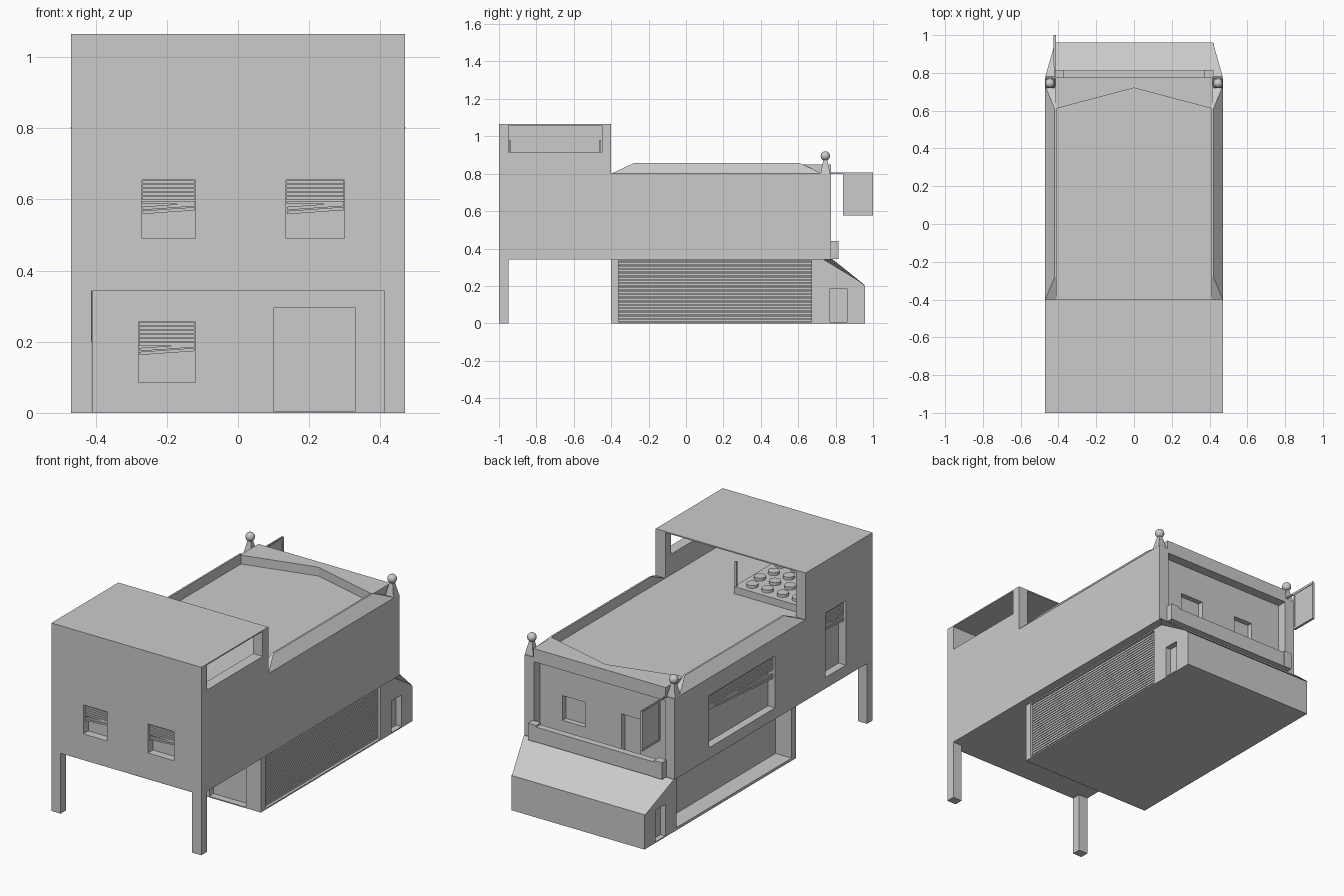
import bpy, bmesh, math
from mathutils import Matrix, Vector

if "Cube" in bpy.data.objects:
    bpy.data.objects.remove(bpy.data.objects["Cube"])


def make(name, bm):
    bmesh.ops.recalc_face_normals(bm, faces=bm.faces)
    me = bpy.data.meshes.new(name)
    bm.to_mesh(me)
    bm.free()
    ob = bpy.data.objects.new(name, me)
    bpy.context.collection.objects.link(ob)
    return ob


def add_box(bm, b, rot=None):
    x0, x1, y0, y1, z0, z1 = b
    m = Matrix.Translation(((x0 + x1) / 2, (y0 + y1) / 2, (z0 + z1) / 2))
    if rot:
        m = m @ rot
    bmesh.ops.create_cube(bm, size=1, matrix=m @ Matrix.Diagonal((x1 - x0, y1 - y0, z1 - z0, 1)))


def boxes(name, *bs):
    bm = bmesh.new()
    for b in bs:
        add_box(bm, b)
    return make(name, bm)


def hull(name, pts):
    bm = bmesh.new()
    for p in pts:
        bm.verts.new(p)
    bmesh.ops.convex_hull(bm, input=bm.verts)
    bmesh.ops.dissolve_limit(bm, angle_limit=0.01, verts=bm.verts, edges=bm.edges)
    return make(name, bm)


def cut(ob, *bs):
    cutter = boxes("cutter", *bs)
    cutter.hide_render = True
    mod = ob.modifiers.new("cut", "BOOLEAN")
    mod.operation = "DIFFERENCE"
    mod.solver = "EXACT"
    mod.object = cutter
    bpy.context.view_layer.objects.active = ob
    bpy.ops.object.modifier_apply(modifier=mod.name)
    bpy.data.objects.remove(cutter)


def blind(name, along, a0, a1, depth, top, step, n=8):
    # row of slats; the last few sag to one side
    bm = bmesh.new()
    for i in range(n):
        z = top - step * (i + 0.5)
        ang = math.radians(4) if i >= n - 2 else 0
        a, b = a0 + 0.002, a1 - 0.002
        if along == "x":
            add_box(bm, (a, b, depth, depth + 0.01, z - step * .4, z + step * .4), Matrix.Rotation(-ang, 4, "Y"))
        else:
            add_box(bm, (depth, depth + 0.01, a, b, z - step * .4, z + step * .4), Matrix.Rotation(ang, 4, "X"))
    return make(name, bm)


# Upper storey with window openings and balcony recess
upper = boxes("upper_storey", (-.47, .47, -1, .775, .342, .80))
cut(upper,
    (-.27, -.12, -1.1, -.955, .49, .655),
    (.135, .30, -1.1, -.955, .49, .655),
    (-.6, -.425, -.127, .464, .405, .70),
    (-.6, -.425, -.76, -.58, .405, .77),
    (-.41, .41, .72, .9, .36, .775))
cut(upper, (.125, .27, .69, .75, .46, .60), (-.22, -.10, .69, .75, .365, .595))
blind("front_blind_left", "x", -.27, -.12, -.985, .655, .0115)
blind("front_blind_right", "x", .135, .30, -.985, .655, .0115)
blind("side_blind_large", "y", -.127, .464, -.458, .70, .014)
blind("side_blind_small", "y", -.76, -.58, -.458, .77, .014)

# Lower storey: side profile extruded across x
prof = [(-.40, 0), (.957, 0), (.957, .20), (.78, .342), (-.40, .342)]
lower = hull("lower_storey", [(x, y, z) for x in (-.41, .423) for y, z in prof])
cut(lower,
    (.10, .33, -.5, -.36, .006, .295),
    (-.28, -.12, -.5, -.36, .085, .255),
    (.40, .6, -.36, .67, .008, .335),
    (-.6, -.31, -.36, .67, .015, .33),
    (.39, .6, .77, .86, .006, .185),
    (-.6, -.38, .77, .86, .006, .185))
blind("lower_blind", "x", -.28, -.12, -.39, .255, .011)

# Roller shutter slats
bm = bmesh.new()
for i in range(22):
    z = .008 + (i + .5) * .327 / 22
    add_box(bm, (.396, .410, -.36, .67, z - .0055, z + .0055))
make("roller_shutter", bm)

# Flared lean-to roof at the back
hull("sloped_awning", [(s * x, y, z) for s in (-1, 1) for x, y, z in
     ((.47, .78, .345), (.418, .962, .20), (.415, .72, .345))])

# Front support legs
for s, n in ((-1, "left"), (1, "right")):
    boxes("front_leg_" + n, (s * .441 - .029, s * .441 + .029, -1, -.95, 0, .342))

# Tower room on the roof, open at the back and on the right
boxes("tower_front_wall", (-.47, .47, -1, -.95, .80, 1.06))
boxes("tower_left_wall", (-.47, -.41, -.95, -.40, .80, 1.06))
boxes("tower_right_sill", (.41, .47, -.95, -.40, .80, .917))
boxes("tower_right_post", (.41, .47, -.45, -.40, .917, 1.06))
boxes("tower_roof", (-.47, .47, -1, -.40, 1.058, 1.065))

# Tray with flat round pots and thin end posts
boxes("pot_tray", (-.40, .015, -.945, -.45, .80, .84))
boxes("tray_posts", (.003, .013, -.465, -.455, .83, .98), (.003, .013, -.945, -.935, .83, .98))
bm = bmesh.new()
for i in range(4):
    for j in range(5):
        bmesh.ops.create_cone(bm, cap_ends=True, segments=16, radius1=.031, radius2=.031, depth=.016,
                              matrix=Matrix.Translation((-.345 + i * .095 + (j % 2) * .02, -.89 + j * .095, .848)))
make("round_pots", bm)

# Raised back roof ledge with a notched front edge
for s, n in ((-1, "left"), (1, "right")):
    hull("back_ledge_" + n, [(s * x, y, z) for z in (.80, .85) for x, y in
                             ((.415, .775), (0, .775), (0, .72), (.415, .61))])
    # Side parapet sloping outward
    hull("side_parapet_" + n, [(s * x, y, z) for x, y, z in (
        (.47, -.40, .80), (.47, .73, .80), (.41, -.40, .80), (.41, .73, .80),
        (.42, -.28, .856), (.41, -.28, .856), (.42, .61, .856), (.41, .61, .856))])
    # Corner finial: tapered base and ball
    cx, cy = s * .445, .745
    hull("finial_base_" + n, [(cx + a * r, cy + b * r, z) for a in (-1, 1) for b in (-1, 1)
                              for r, z in ((.026, .80), (.009, .88))])
    bm = bmesh.new()
    bmesh.ops.create_uvsphere(bm, u_segments=20, v_segments=12, radius=.025,
                              matrix=Matrix.Translation((cx, cy, .895)))
    for f in bm.faces:
        f.smooth = True
    make("finial_ball_" + n, bm)

# Balcony rail with slightly taller end posts
boxes("balcony_rail", (-.415, .42, .775, .813, .345, .43))
for s, n in ((-1, "left"), (1, "right")):
    boxes("balcony_post_" + n, (s * .395 - .025, s * .395 + .025, .77, .815, .345, .44))

# Hanging sign board with raised rim, and its bracket
boxes("sign_board", (-.424, -.416, .84, 1.0, .577, .80))
boxes("sign_rim", (-.427, -.413, .84, .85, .577, .80), (-.427, -.413, .99, 1.0, .577, .80),
      (-.427, -.413, .85, .99, .577, .587), (-.427, -.413, .85, .99, .79, .80))
boxes("sign_bracket", (-.424, -.416, .77, 1.0, .798, .806))
